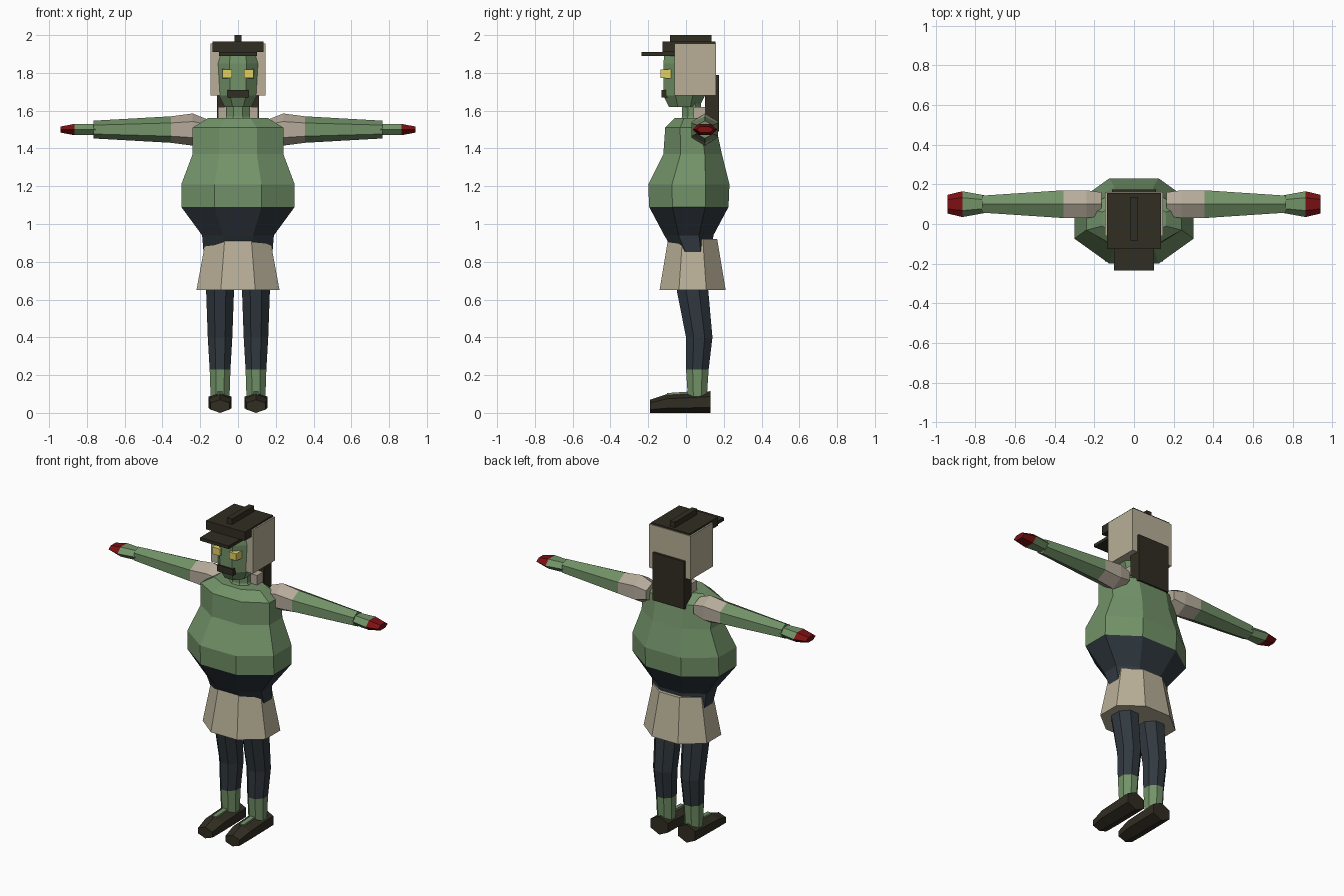
import bpy, bmesh, math
from mathutils import Vector

default_cube = bpy.data.objects.get("Cube")
if default_cube:
    bpy.data.objects.remove(default_cube)


def material(name, red, green, blue):
    colour = (red, green, blue, 1)
    made = bpy.data.materials.new(name)
    made.use_nodes = True
    made.diffuse_color = colour
    shader = made.node_tree.nodes["Principled BSDF"]
    shader.inputs["Base Color"].default_value = colour
    return made


skin = material("skin green", red=0.17, green=0.29, blue=0.14)
beige = material("beige cloth", red=0.48, green=0.43, blue=0.31)
sleeve = material("pale sleeve", red=0.47, green=0.41, blue=0.33)
navy = material("navy trousers", red=0.03, green=0.04, blue=0.05)
leather = material("dark leather", red=0.03, green=0.026, blue=0.016)
red_paint = material("red fingers", red=0.2, green=0.005, blue=0.006)
yellow = material("yellow eyes", red=0.75, green=0.63, blue=0.13)


def finish(name, bm, materials):
    bmesh.ops.recalc_face_normals(bm, faces=bm.faces[:])
    mesh = bpy.data.meshes.new(name)
    bm.to_mesh(mesh)
    bm.free()
    for entry in materials:
        mesh.materials.append(entry)
    part = bpy.data.objects.new(name, mesh)
    bpy.context.collection.objects.link(part)


def ring(at, wide, deep, shift=0):
    """One cross-section: position on the axis, half sizes, sideways shift."""
    return at, wide, deep, shift


def loft(name, rings, base, tip=None, split=0, axis="Z", sides=8, turn=0.5,
         centre=(0, 0, 0), mirror=1):
    """Skin the rings; faces lying past the split take the tip material."""
    bm = bmesh.new()
    angles = [math.tau * (step + turn) / sides for step in range(sides)]
    reach_x = max(math.cos(angle) for angle in angles)
    reach_y = max(math.sin(angle) for angle in angles)
    loops = []
    for at, wide, deep, shift in rings:
        loop = []
        for angle in angles:
            across = wide * math.cos(angle) / reach_x
            along = deep * math.sin(angle) / reach_y + shift
            spot = {"X": (at, across, along),
                    "Y": (across, at, along),
                    "Z": (across, along, at)}[axis]
            corner = Vector(spot) + Vector(centre)
            corner.x *= mirror
            loop.append(bm.verts.new(corner))
        loops.append(loop)
    for low, high in zip(loops, loops[1:]):
        for step in range(sides):
            bm.faces.new((low[step - 1], low[step], high[step], high[step - 1]))
    bm.faces.new(loops[0])
    bm.faces.new(loops[-1])
    if tip:
        index = "XYZ".index(axis)
        for face in bm.faces:
            middle = abs(face.calc_center_median()[index])
            face.material_index = int(middle > split)
    finish(name, bm, [base, tip] if tip else [base])


def box(name, paint, half_width, front, back, bottom, top):
    """A block centred from left to right."""
    bm = bmesh.new()
    bmesh.ops.create_cube(bm, size=2)
    for corner in bm.verts:
        corner.co = (half_width * corner.co.x,
                     back if corner.co.y > 0 else front,
                     top if corner.co.z > 0 else bottom)
    finish(name, bm, [paint])


# Body: trousers below the belly, bare skin above
belly_base = 1.09
loft("torso", [
    ring(at=0.82, wide=0.18, deep=0.09, shift=0.03),
    ring(at=0.94, wide=0.19, deep=0.13),
    ring(at=belly_base, wide=0.3, deep=0.21),
    ring(at=1.21, wide=0.3, deep=0.215),
    ring(at=1.37, wide=0.24, deep=0.155, shift=0.02),
    ring(at=1.51, wide=0.24, deep=0.135, shift=0.01),
    ring(at=1.56, wide=0.16, deep=0.085, shift=0.01),
], base=navy, tip=skin, split=belly_base, centre=(0, 0.015, 0))
loft("skirt", [
    ring(at=0.65, wide=0.22, deep=0.175),
    ring(at=0.92, wide=0.17, deep=0.13),
], base=beige, centre=(0, 0.035, 0))

# Neck and head
loft("neck", [
    ring(at=1.53, wide=0.085, deep=0.07),
    ring(at=1.57, wide=0.06, deep=0.05),
    ring(at=1.66, wide=0.06, deep=0.05),
], base=skin, centre=(0, 0.03, 0))
loft("head", [
    ring(at=1.62, wide=0.07, deep=0.08),
    ring(at=1.68, wide=0.1, deep=0.11),
    ring(at=1.85, wide=0.11, deep=0.11),
    ring(at=1.93, wide=0.09, deep=0.1),
], base=skin, centre=(0, -0.01, 0))
box("mouth", leather, half_width=0.055, front=-0.13, back=-0.08, bottom=1.67, top=1.71)
box("hood_block", beige, half_width=0.145, front=-0.06, back=0.16, bottom=1.68, top=1.955)
box("collar", sleeve, half_width=0.105, front=0.04, back=0.1, bottom=1.53, top=1.62)
box("back_panel", leather, half_width=0.11, front=0.1, back=0.175, bottom=1.49, top=1.79)

# Cap
box("cap_crown", leather, half_width=0.135, front=-0.125, back=0.155, bottom=1.91, top=1.965)
box("cap_brim", leather, half_width=0.1, front=-0.235, back=-0.06, bottom=1.89, top=1.91)
box("cap_ridge", leather, half_width=0.018, front=-0.085, back=0.135, bottom=1.96, top=2)

for side, mirror in (("left", 1), ("right", -1)):
    loft(side + "_eye", [
        ring(at=-0.08, wide=0.028, deep=0.025),
        ring(at=-0.135, wide=0.025, deep=0.022),
    ], base=yellow, axis="Y", sides=4, centre=(0.057, 0, 1.795), mirror=mirror)

    # Arms stretched sideways, with a short sleeve at the shoulder
    shoulder = (0, 0.1, 1.5)
    cuff, knuckle = 0.355, 0.865
    loft(side + "_arm", [
        ring(at=0.165, wide=0.06, deep=0.055),
        ring(at=0.24, wide=0.07, deep=0.085),
        ring(at=cuff, wide=0.07, deep=0.07),
        ring(at=0.765, wide=0.043, deep=0.047),
    ], base=sleeve, tip=skin, split=cuff, axis="X", sides=6, centre=shoulder, mirror=mirror)
    loft(side + "_hand", [
        ring(at=0.755, wide=0.045, deep=0.03),
        ring(at=knuckle, wide=0.065, deep=0.03),
        ring(at=0.94, wide=0.047, deep=0.016),
    ], base=skin, tip=red_paint, split=knuckle, axis="X", sides=6, turn=0,
        centre=shoulder, mirror=mirror)

    # Legs: trousers with bare ankles
    hem = 0.23
    hip = (0.095, 0.06, 0)
    loft(side + "_leg", [
        ring(at=0.08, wide=0.05, deep=0.05),
        ring(at=hem, wide=0.055, deep=0.06),
        ring(at=0.4, wide=0.065, deep=0.07, shift=0.01),
        ring(at=0.68, wide=0.075, deep=0.085, shift=-0.03),
    ], base=skin, tip=navy, split=hem, centre=hip, mirror=mirror)

    # Shoes flat on the ground, with a strip of foot along the top
    toe, instep, heel = -0.19, -0.1, 0.13
    loft(side + "_shoe", [
        ring(at=y, wide=wide, deep=height / 2, shift=height / 2)
        for y, wide, height in ((toe, 0.05, 0.07), (instep, 0.06, 0.1), (heel, 0.06, 0.115))
    ], base=leather, axis="Y", sides=6, centre=(hip[0], 0, 0), mirror=mirror)
    loft(side + "_foot", [
        ring(at=instep, wide=0.014, deep=0.02),
        ring(at=-instep / 2, wide=0.014, deep=0.03),
    ], base=skin, axis="Y", sides=4, centre=(hip[0], 0, 0.085), mirror=mirror)
